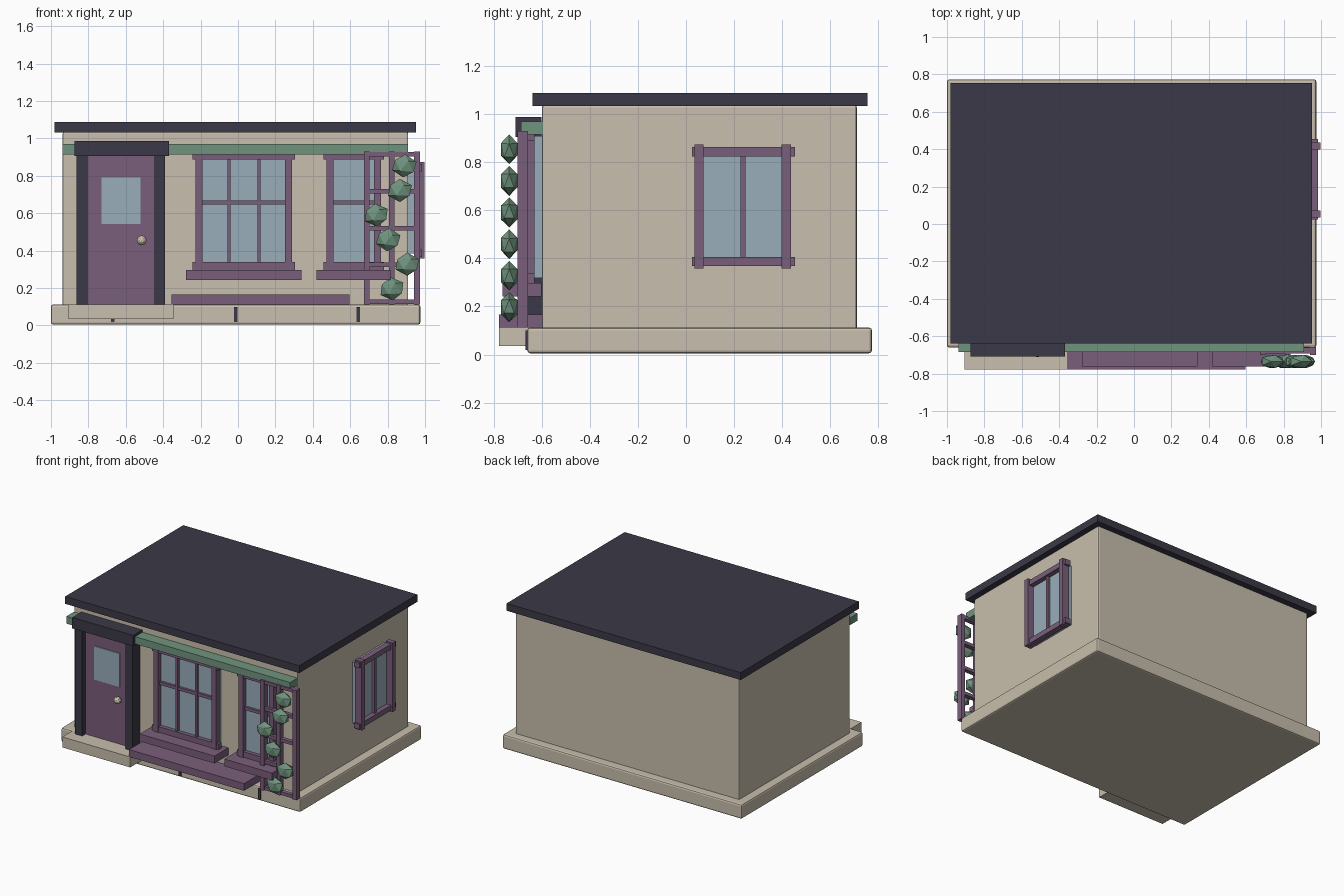
import bpy, math

if "Cube" in bpy.data.objects:
    bpy.data.objects.remove(bpy.data.objects["Cube"])

def lin(c):
    c /= 255
    return c / 12.92 if c <= 0.04045 else ((c + 0.055) / 1.055) ** 2.4

def material(name, r, g, b):
    m = bpy.data.materials.new(name)
    m.diffuse_color = (lin(r), lin(g), lin(b), 1)
    m.use_nodes = True
    m.node_tree.nodes["Principled BSDF"].inputs["Base Color"].default_value = m.diffuse_color
    return m

BEIGE = material("warm_beige", 200, 191, 173)
DARK = material("dark_slate", 59, 57, 71)
PURPLE = material("dusty_purple", 122, 95, 123)
GREEN = material("sage_green", 112, 148, 126)
GLASS = material("pale_blue_glass", 153, 174, 187)

def box(name, x, y, z, mat, bevel=0):
    """Box from (min, max) ranges on each axis."""
    bpy.ops.mesh.primitive_cube_add(size=1, location=[sum(r) / 2 for r in (x, y, z)])
    o = bpy.context.object
    o.name = name
    o.scale = [r[1] - r[0] for r in (x, y, z)]
    bpy.ops.object.transform_apply(location=False, rotation=False, scale=True)
    o.data.materials.append(mat)
    if bevel:
        m = o.modifiers.new("bevel", 'BEVEL')
        m.width, m.segments = bevel, 2
    return o

# Main shell
box("foundation", (-1.0, 0.975), (-0.66, 0.773), (0.005, 0.112), BEIGE, 0.012)
box("walls", (-0.937, 0.91), (-0.598, 0.71), (0.1, 1.035), BEIGE, 0.008)
box("roof_slab", (-0.98, 0.953), (-0.638, 0.754), (1.033, 1.088), DARK)
box("fascia_band", (-0.937, 0.91), (-0.685, -0.595), (0.915, 0.969), GREEN)
for i, x in enumerate((-0.67, -0.013, 0.643)):
    box(f"foundation_joint_{i}", (x - 0.009, x + 0.009), (-0.668, -0.655), (0.018, 0.1), DARK)

# Entrance
box("door_step", (-0.905, -0.345), (-0.778, -0.6), (0.035, 0.113), BEIGE)
box("door", (-0.81, -0.44), (-0.65, -0.59), (0.112, 0.91), PURPLE)
box("door_glass", (-0.73, -0.52), (-0.657, -0.649), (0.542, 0.792), GLASS)
box("door_post_left", (-0.863, -0.804), (-0.69, -0.597), (0.112, 0.91), DARK)
box("door_post_right", (-0.446, -0.39), (-0.69, -0.597), (0.112, 0.91), DARK)
box("door_lintel", (-0.873, -0.37), (-0.708, -0.6), (0.905, 0.987), DARK)
bpy.ops.mesh.primitive_uv_sphere_add(segments=8, ring_count=6, radius=0.027,
                                     location=(-0.515, -0.685, 0.455), rotation=(math.pi / 2, 0, 0))
knob = bpy.context.object
knob.name = "door_knob"
knob.data.materials.append(BEIGE)

# Front windows: glass slab, posts, rails, glazing bars, sill
def front_window(name, x0, x1, bars):
    box(name + "_glass", (x0 + 0.01, x1 - 0.01), (-0.636, -0.595), (0.318, 0.908), GLASS)
    for side, x in (("left", x0), ("right", x1 - 0.038)):
        box(f"{name}_post_{side}", (x, x + 0.038), (-0.672, -0.63), (0.297, 0.925), PURPLE)
    for side, z in (("top", 0.888), ("bottom", 0.297)):
        box(f"{name}_rail_{side}", (x0 - 0.017, x1 + 0.017), (-0.665, -0.63), (z, z + 0.041), PURPLE)
    for i, x in enumerate(bars):
        box(f"{name}_bar_{i}", (x - 0.009, x + 0.009), (-0.655, -0.63), (0.32, 0.9), PURPLE)
    box(name + "_crossbar", (x0 + 0.03, x1 - 0.03), (-0.653, -0.63), (0.646, 0.669), PURPLE)
    box(name + "_sill", (x0 - 0.052, x1 + 0.052), (-0.762, -0.6), (0.242, 0.297), PURPLE)

front_window("wide_window", -0.227, 0.288, (-0.048, 0.112))
front_window("narrow_window", 0.473, 0.764, ())

# Low bench under the wide window
box("bench", (-0.355, 0.595), (-0.778, -0.597), (0.112, 0.166), PURPLE)

# Side window
box("side_window_glass", (0.9, 0.948), (0.05, 0.425), (0.385, 0.845), GLASS)
for side, y in (("left", 0.035), ("right", 0.398)):
    box("side_window_post_" + side, (0.942, 0.997), (y, y + 0.038), (0.358, 0.873), PURPLE)
for side, z in (("top", 0.823), ("bottom", 0.367)):
    box("side_window_rail_" + side, (0.942, 0.985), (0.025, 0.454), (z, z + 0.039), PURPLE)
box("side_window_bar", (0.942, 0.97), (0.227, 0.248), (0.39, 0.84), PURPLE)

# Trellis
for i, x in enumerate((0.688, 0.822, 0.957)):
    box(f"trellis_post_{i}", (x - 0.015, x + 0.015), (-0.7, -0.657), (0.112, 0.93), PURPLE)
for i in range(5):
    z = 0.126 + i * 0.1975
    box(f"trellis_rung_{i}", (0.674, 0.971), (-0.692, -0.66), (z - 0.012, z + 0.012), PURPLE)

# Climbing leaf clumps, evenly spaced upward
for i, x in enumerate((0.823, 0.905, 0.803, 0.739, 0.866, 0.889)):
    bpy.ops.mesh.primitive_ico_sphere_add(subdivisions=1, radius=1,
        location=(x, -0.735, 0.196 + i * 0.1314), rotation=(0, math.radians(5 * (i % 3 - 1)), 0))
    o = bpy.context.object
    o.name = f"leaf_clump_{i}"
    o.scale = (0.071, 0.04, 0.062)
    o.data.materials.append(GREEN)
